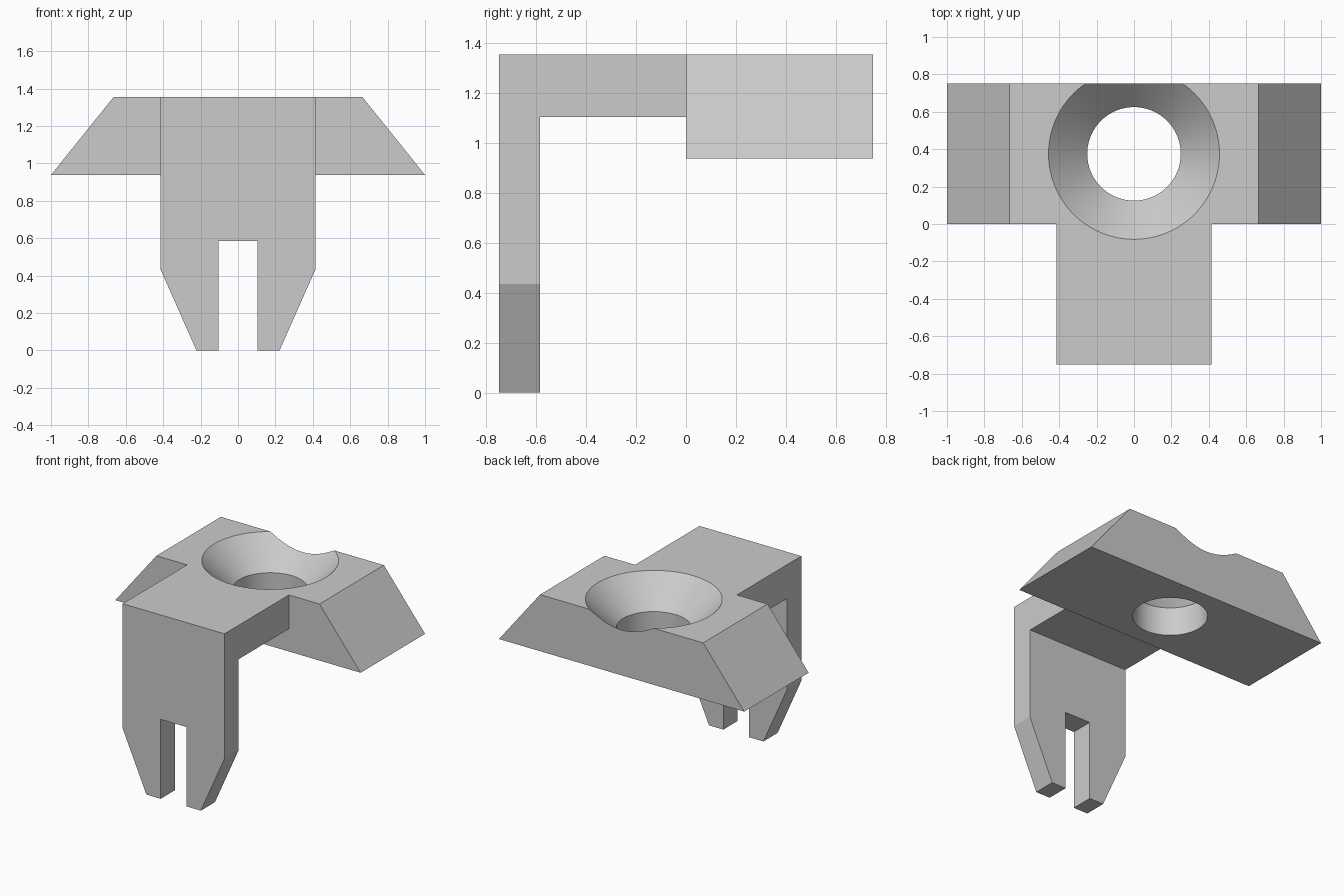
import bpy, bmesh
from mathutils import Vector

cube = bpy.data.objects.get("Cube")
if cube:
    bpy.data.objects.remove(cube, do_unlink=True)

TOP = 1.355

grey = bpy.data.materials.new("light grey plastic")
grey.use_nodes = True
colour = (0.6, 0.6, 0.6, 1)
grey.diffuse_color = colour
grey.node_tree.nodes["Principled BSDF"].inputs["Base Color"].default_value = colour


def add_object(name, bm):
    bmesh.ops.recalc_face_normals(bm, faces=bm.faces)
    mesh = bpy.data.meshes.new(name)
    bm.to_mesh(mesh)
    bm.free()
    mesh.materials.append(grey)
    obj = bpy.data.objects.new(name, mesh)
    bpy.context.collection.objects.link(obj)
    return obj


def mirrored_slab(name, half, y0, y1):
    """Extrude an x-symmetric front profile, given by its right half, along y."""
    outline = half + [(-x, z) for x, z in reversed(half)]
    bm = bmesh.new()
    face = bm.faces.new([bm.verts.new((x, y0, z)) for x, z in outline])
    new = bmesh.ops.extrude_face_region(bm, geom=[face])["geom"]
    bmesh.ops.translate(bm, vec=(0, y1 - y0, 0),
                        verts=[v for v in new if isinstance(v, bmesh.types.BMVert)])
    return add_object(name, bm)


def lathe(name, profile, centre, steps):
    """Closed solid turned around a vertical axis."""
    bm = bmesh.new()
    verts = [bm.verts.new((r, 0, z)) for r, z in profile]
    edges = [bm.edges.new(pair) for pair in zip(verts, verts[1:])]
    bmesh.ops.spin(bm, geom=verts + edges, cent=(0, 0, 0), axis=(0, 0, 1),
                   angle=6.283185307, steps=steps)
    bmesh.ops.remove_doubles(bm, verts=bm.verts, dist=0.0001)
    bmesh.ops.translate(bm, vec=centre, verts=bm.verts)
    return add_object(name, bm)


def combine(target, tool, operation):
    mod = target.modifiers.new(operation.title(), "BOOLEAN")
    mod.operation = operation
    mod.solver = "EXACT"
    mod.object = tool
    bpy.context.view_layer.objects.active = target
    bpy.ops.object.modifier_apply(modifier=mod.name)
    bpy.data.objects.remove(tool, do_unlink=True)


# Sloped crossbar, flat arm and forked leg
bracket = mirrored_slab("clip_bracket", [(1, 0.938), (0.665, TOP)], 0, 0.75)
arm = mirrored_slab("arm", [(0.415, 1.105), (0.415, TOP)], -0.75, 0)
leg = mirrored_slab("forked_leg", [(0.105, 0.585), (0.105, 0), (0.222, 0),
                                   (0.415, 0.435), (0.415, TOP)], -0.75, -0.585)
combine(arm, leg, "UNION")
combine(bracket, arm, "UNION")

# Countersunk screw hole
hole = lathe("screw_hole_cutter", [(0, 0.8), (0.25, 0.8), (0.25, TOP - 0.207),
                                   (0.557, TOP + 0.1), (0, TOP + 0.1)],
             Vector((0, 0.375, 0)), 96)
combine(bracket, hole, "DIFFERENCE")

bpy.ops.object.select_all(action="DESELECT")
bracket.select_set(True)
bpy.context.view_layer.objects.active = bracket
bpy.ops.object.shade_smooth_by_angle(angle=0.4)
